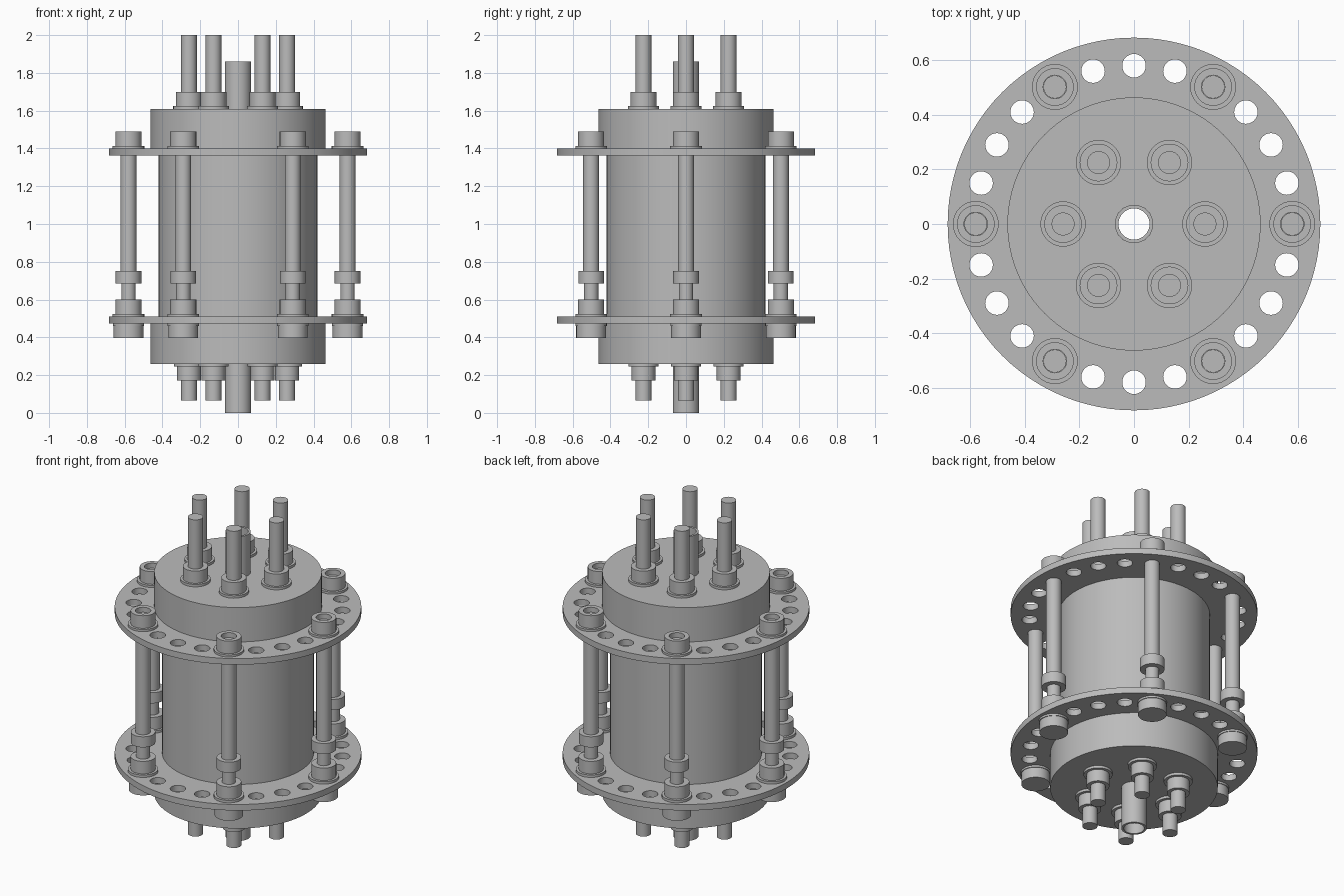
import bpy, bmesh
from math import pi, cos, sin

cube = bpy.data.objects.get("Cube")
if cube:
    bpy.data.objects.remove(cube, do_unlink=True)

grey = bpy.data.materials.new("plain_grey")
grey.use_nodes = True
grey.diffuse_color = (0.5, 0.5, 0.5, 1)
grey.node_tree.nodes["Principled BSDF"].inputs["Base Color"].default_value = (0.5, 0.5, 0.5, 1)


def finish(bm, mesh):
    """Smooth the round walls and keep the rims sharp."""
    for f in bm.faces:
        f.smooth = True
    for e in bm.edges:
        e.smooth = len(e.link_faces) == 2 and e.calc_face_angle(0) < 0.6
    bm.to_mesh(mesh)
    bm.free()


def lathe(name, profile, places=((0, 0),), steps=32):
    """Spin a closed (radius, height) profile and put a copy at each place."""
    bm = bmesh.new()
    verts = [bm.verts.new((r, 0, z)) for r, z in profile]
    edges = [bm.edges.new((verts[i - 1], verts[i])) for i in range(len(verts))
             if profile[i - 1][0] + profile[i][0] > 0]
    bmesh.ops.spin(bm, geom=verts + edges, cent=(0, 0, 0), axis=(0, 0, 1),
                   angle=2 * pi, steps=steps)
    bmesh.ops.remove_doubles(bm, verts=bm.verts, dist=0.0001)
    bmesh.ops.recalc_face_normals(bm, faces=bm.faces)
    mesh = bpy.data.meshes.new(name)
    finish(bm, mesh)
    mesh.materials.append(grey)
    objects = []
    for x, y in places:
        obj = bpy.data.objects.new(name, mesh)
        obj.location = (x, y, 0)
        bpy.context.collection.objects.link(obj)
        objects.append(obj)
    return objects[0]


def rod(r, low, high):
    return [(0, low), (r, low), (r, high), (0, high)]


def ring(inner, outer, low, high):
    return [(inner, low), (outer, low), (outer, high), (inner, high)]


def circle(radius, count):
    return [(radius * cos(2 * pi * i / count), radius * sin(2 * pi * i / count))
            for i in range(count)]


inner = circle(0.26, 6)
outer = circle(0.58, 6)
holes = [p for i, p in enumerate(circle(0.58, 24)) if i % 4]

# Main body with its wider end caps, and the hollow centre tube
lathe("body_shell", ring(0.07, 0.42, 0.47, 1.4), steps=96)
lathe("bottom_cap", ring(0.07, 0.464, 0.26, 0.49), steps=96)
lathe("top_cap", ring(0.07, 0.464, 1.38, 1.61), steps=96)
lathe("centre_tube", ring(0.057, 0.07, 0, 1.86), steps=48)

# Drilled flanges
for name, low, high in (("bottom_flange", 0.472, 0.509), ("top_flange", 1.363, 1.4)):
    flange = lathe(name, ring(0.4, 0.683, low, high), steps=96)
    bm = bmesh.new()
    for x, y in holes:
        made = bmesh.ops.create_cone(bm, cap_ends=True, segments=32, radius1=0.043,
                                     radius2=0.043, depth=0.2)
        bmesh.ops.translate(bm, verts=made["verts"], vec=(x, y, (low + high) / 2))
    cutter_mesh = bpy.data.meshes.new("hole_cutter")
    bm.to_mesh(cutter_mesh)
    bm.free()
    cutter = bpy.data.objects.new("hole_cutter", cutter_mesh)
    cutter.hide_render = True
    bpy.context.collection.objects.link(cutter)
    cut = flange.modifiers.new("holes", "BOOLEAN")
    cut.object = cutter
    cut.solver = "EXACT"
    bpy.context.view_layer.update()
    result = flange.evaluated_get(bpy.context.evaluated_depsgraph_get())
    drilled = bpy.data.meshes.new_from_object(result)
    flange.modifiers.clear()
    bm = bmesh.new()
    bm.from_mesh(drilled)
    finish(bm, drilled)
    flange.data = drilled
    drilled.materials.clear()
    drilled.materials.append(grey)
    bpy.data.objects.remove(cutter, do_unlink=True)

# Terminal rods with nuts and washers through both caps
lathe("terminal_rod", rod(0.042, 0.065, 2), inner)
lathe("terminal_top_nut", ring(0.04, 0.069, 1.62, 1.7), inner)
lathe("terminal_top_washer", ring(0.04, 0.083, 1.605, 1.625), inner)
lathe("terminal_bottom_nut", ring(0.04, 0.063, 0.172, 0.25), inner)
lathe("terminal_bottom_washer", ring(0.04, 0.08, 0.245, 0.265), inner)

# Tie bolts joining the flanges: shank, neck, collar, nuts, washers and heads
lathe("tie_bolt_shank", rod(0.042, 0.7, 1.46), outer)
lathe("tie_bolt_neck", rod(0.038, 0.45, 0.72), outer)
lathe("tie_bolt_collar", rod(0.068, 0.685, 0.75), outer)
lathe("tie_bolt_top_nut", ring(0.043, 0.069, 1.405, 1.49), outer)
lathe("tie_bolt_top_washer", ring(0.04, 0.084, 1.395, 1.413), outer)
lathe("tie_bolt_lower_nut", ring(0.036, 0.069, 0.52, 0.6), outer)
lathe("tie_bolt_lower_washer", ring(0.036, 0.084, 0.505, 0.524), outer)
lathe("tie_bolt_head", rod(0.079, 0.397, 0.475), outer)
lathe("tie_bolt_head_washer", rod(0.083, 0.46, 0.474), outer)
